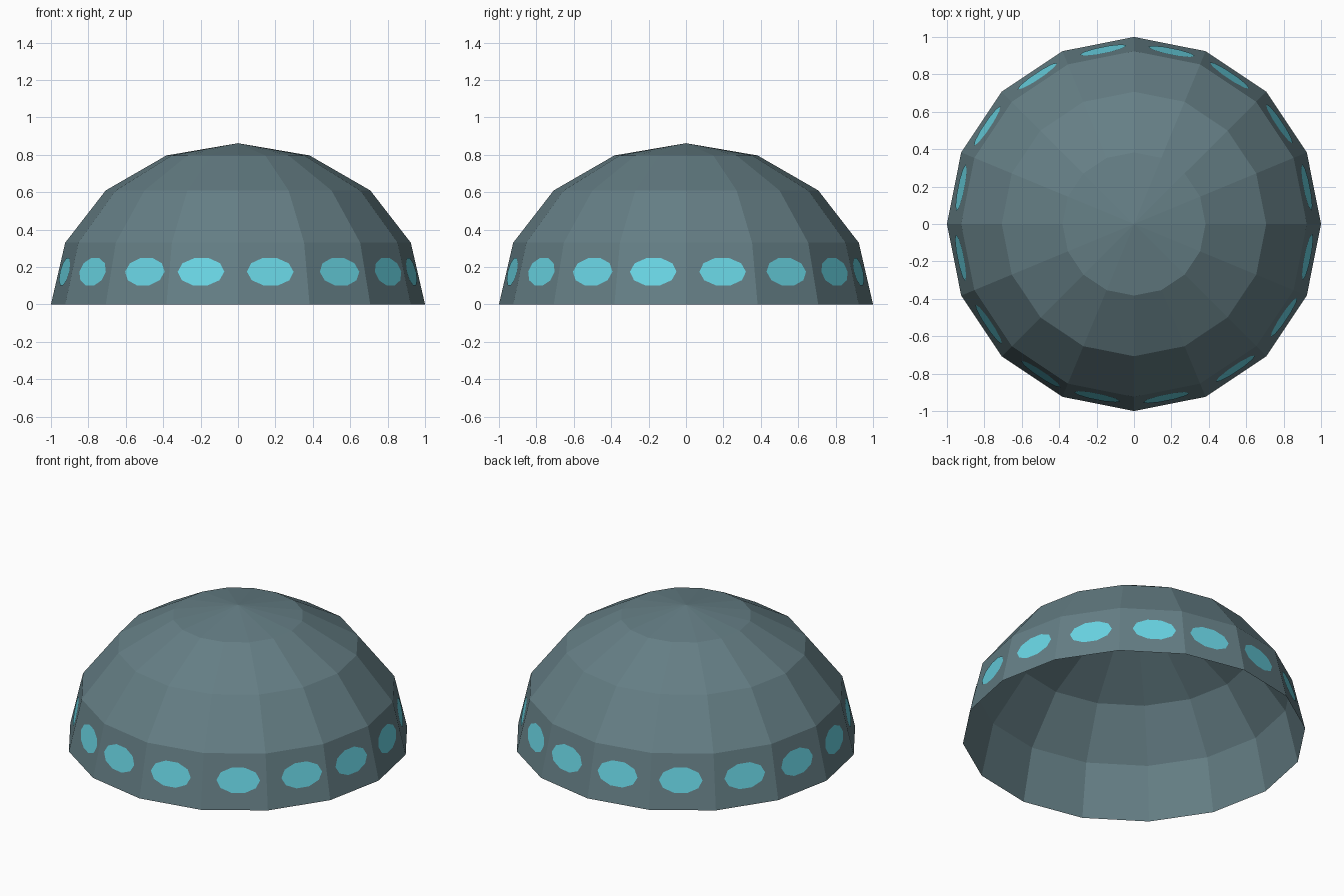
import bpy
import bmesh
import math
from mathutils import Vector

if "Cube" in bpy.data.objects:
    bpy.data.objects.remove(bpy.data.objects["Cube"])

SIDES = 16
HEIGHT = 0.862


def material(name, rgb):
    m = bpy.data.materials.new(name)
    m.diffuse_color = (*rgb, 1)
    m.use_nodes = True
    m.node_tree.nodes["Principled BSDF"].inputs["Base Color"].default_value = m.diffuse_color
    return m


def make_object(name, bm, mat):
    mesh = bpy.data.meshes.new(name)
    bm.to_mesh(mesh)
    bm.free()
    mesh.materials.append(mat)
    ob = bpy.data.objects.new(name, mesh)
    bpy.context.collection.objects.link(ob)
    return ob


slate = material("slate grey", (0.13, 0.21, 0.235))
cyan = material("bright cyan", (0.14, 0.66, 0.77))

# Dome shell: open low-poly half sphere, slightly flattened
bm = bmesh.new()
rings = []
for i in range(4):
    lat = math.radians(22.5 * i)
    r, z = math.cos(lat), HEIGHT * math.sin(lat)
    rings.append([bm.verts.new((r * math.cos(math.tau * k / SIDES),
                                r * math.sin(math.tau * k / SIDES), z))
                  for k in range(SIDES)])
apex = bm.verts.new((0, 0, HEIGHT))
for k in range(SIDES):
    n = (k + 1) % SIDES
    for low, high in zip(rings, rings[1:]):
        bm.faces.new((low[k], low[n], high[n], high[k]))
    bm.faces.new((rings[-1][k], rings[-1][n], apex))
make_object("dome", bm, slate)

# Windows: ten-sided oval plates on the lowest band, each a little off centre
SHIFTS = [0.012, 0.014, 0.016, -0.017, -0.02, -0.01, 0.0, -0.009,
          -0.004, 0.014, 0.032, -0.014, -0.012, 0.022, 0.031, 0.009]
half = math.pi / SIDES
r0 = math.cos(half)
r1 = r0 * math.cos(math.radians(22.5))
z1 = HEIGHT * math.sin(math.radians(22.5))
zc = 0.174
bm = bmesh.new()
for k, shift in enumerate(SHIFTS):
    a = math.tau * (k + 0.5) / SIDES
    out = Vector((math.cos(a), math.sin(a), 0))
    side = Vector((-math.sin(a), math.cos(a), 0))
    up = (out * (r1 - r0) + Vector((0, 0, z1))).normalized()
    normal = side.cross(up)
    centre = (out * (r0 + (r1 - r0) * zc / z1) + Vector((0, 0, zc))
              + side * shift + normal * 0.003)
    bm.faces.new([bm.verts.new(centre
                               + side * 0.127 * math.cos(math.tau * j / 10)
                               + up * 0.079 * math.sin(math.tau * j / 10))
                  for j in range(10)])
make_object("windows", bm, cyan)
